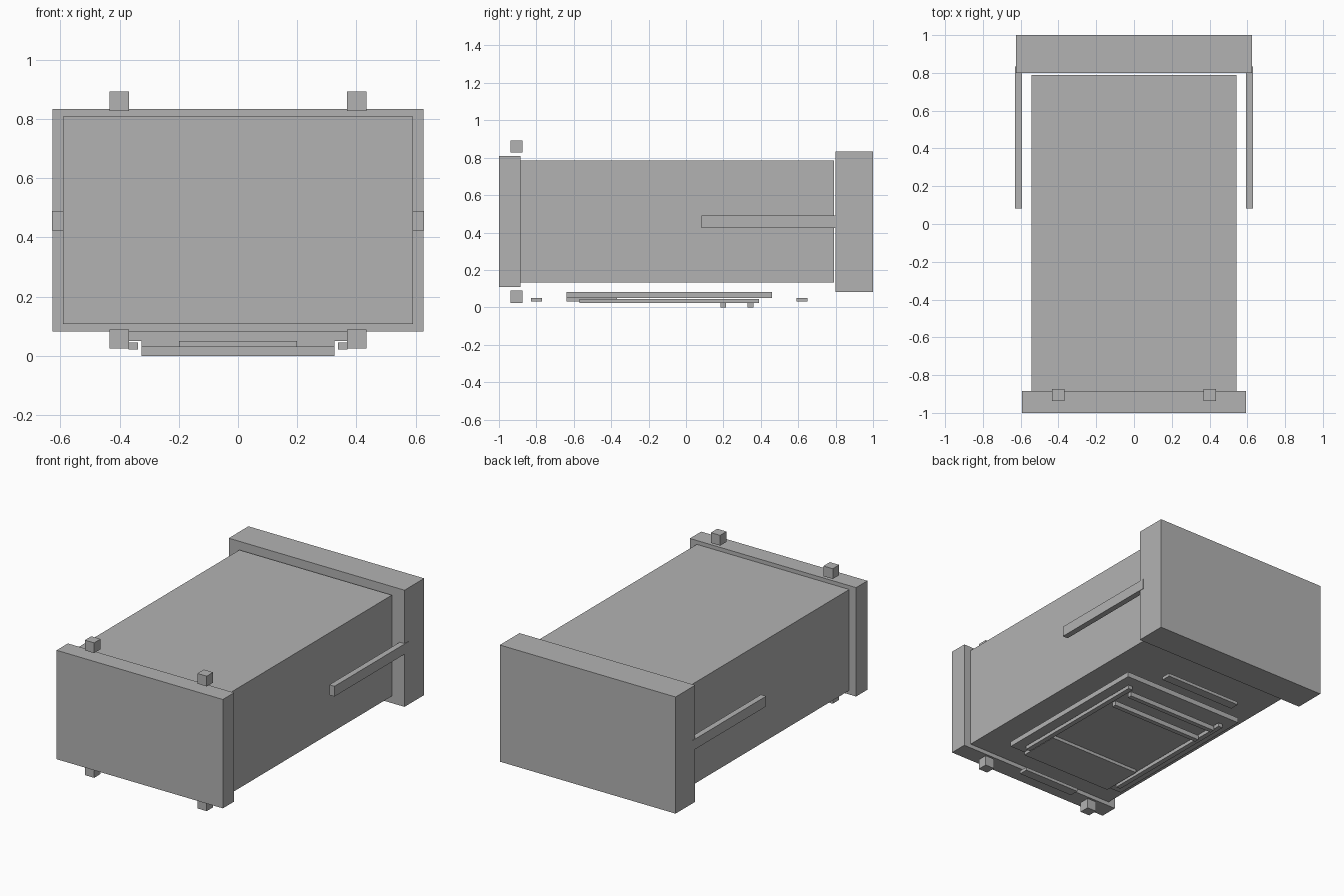
import bpy
import bmesh
from mathutils import Matrix, Vector

cube = bpy.data.objects.get("Cube")
if cube:
    bpy.data.objects.remove(cube, do_unlink=True)

grey = bpy.data.materials.new("plain grey")
grey.use_nodes = True
COLOUR = (0.45, 0.45, 0.45, 1.0)
grey.diffuse_color = COLOUR
grey.node_tree.nodes["Principled BSDF"].inputs["Base Color"].default_value = COLOUR


def box(name, xs, ys, zs):
    """Box between the given x, y and z limits."""
    size = [b - a for a, b in (xs, ys, zs)]
    centre = Vector([(a + b) / 2 for a, b in (xs, ys, zs)])
    bm = bmesh.new()
    bmesh.ops.create_cube(bm, size=1.0)
    bmesh.ops.transform(bm, matrix=Matrix.Diagonal((*size, 1)), verts=bm.verts)
    mesh = bpy.data.meshes.new(name)
    bm.to_mesh(mesh)
    bm.free()
    mesh.materials.append(grey)
    obj = bpy.data.objects.new(name, mesh)
    obj.location = centre
    bpy.context.scene.collection.objects.link(obj)
    return obj


def centred(name, half_width, ys, zs):
    """Box symmetric about x = 0."""
    return box(name, (-half_width, half_width), ys, zs)


def pair(name, xs, ys, zs):
    """Mirrored left (+x) and right (-x) boxes."""
    box(name + "_left", xs, ys, zs)
    box(name + "_right", (-xs[1], -xs[0]), ys, zs)


# Main body with its end plates
centred("body", 0.543, (-0.885, 0.79), (0.134, 0.784))
centred("front_plate", 0.592, (-1.0, -0.885), (0.108, 0.809))
centred("back_plate", 0.626, (0.80, 1.0), (0.083, 0.834))

# Bars along both sides
pair("side_bar", (0.592, 0.629), (0.083, 0.835), (0.424, 0.49))

# Corner blocks above and below the front plate
for level, zs in (("upper", (0.827, 0.893)), ("lower", (0.024, 0.089))):
    pair(level + "_block", (0.368, 0.434), (-0.938, -0.873), zs)

# Underside tray with rails, panel and cross bars
centred("under_tray", 0.433, (-0.64, 0.46), (0.05, 0.083))
centred("under_panel", 0.326, (-0.64, -0.37), (0.03, 0.05))
pair("under_rail", (0.338, 0.37), (-0.57, 0.39), (0.022, 0.045))
for name, y in (("front_cross_bar", 0.20), ("back_cross_bar", 0.345)):
    centred(name, 0.326, (y - 0.015, y + 0.015), (0.0, 0.03))

# Loose strips ahead of and behind the tray
centred("front_strip", 0.2, (-0.83, -0.77), (0.03, 0.05))
centred("back_strip", 0.27, (0.59, 0.65), (0.03, 0.05))
